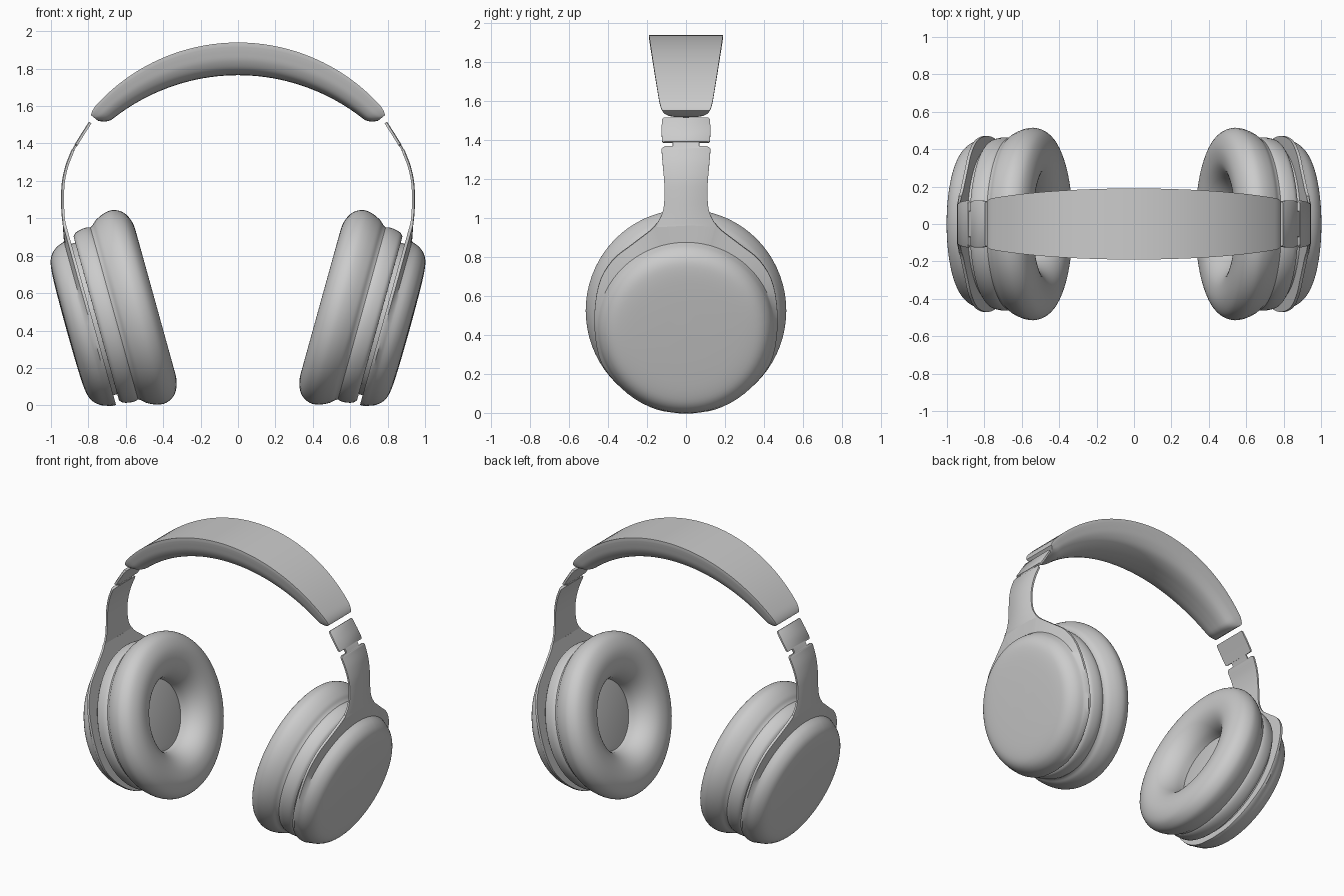
import bpy, bmesh
from math import sin, cos, tau, pi, radians, sqrt, atan2
from mathutils import Vector

cube = bpy.data.objects.get("Cube")
if cube:
    bpy.data.objects.remove(cube, do_unlink=True)

grey = bpy.data.materials.new("soft_grey")
grey.use_nodes = True
grey.diffuse_color = (0.6, 0.6, 0.6, 1)
grey.node_tree.nodes["Principled BSDF"].inputs["Base Color"].default_value = (0.6, 0.6, 0.6, 1)


def smooth(points, steps=4):
    """Catmull-Rom curve through a few control points."""
    p = [Vector(q) for q in points]
    p = [2 * p[0] - p[1]] + p + [2 * p[-1] - p[-2]]
    out = []
    for a, b, c, d in zip(p, p[1:], p[2:], p[3:]):
        for i in range(steps):
            t = i / steps
            out.append(0.5 * (2 * b + (c - a) * t + (2 * a - 5 * b + 4 * c - d) * t**2
                              + (3 * b - a - 3 * c + d) * t**3))
    return out + [p[-2]]


def loft(name, rings):
    """Skin closed rings of equal length and cap both ends."""
    bm = bmesh.new()
    rows = [[bm.verts.new(co) for co in ring] for ring in rings]
    n = len(rows[0])
    for a, b in zip(rows, rows[1:]):
        for i in range(n):
            j = (i + 1) % n
            bm.faces.new((a[i], a[j], b[j], b[i]))
    bm.faces.new(rows[0])
    bm.faces.new(rows[-1])
    bmesh.ops.recalc_face_normals(bm, faces=bm.faces)
    mesh = bpy.data.meshes.new(name)
    bm.to_mesh(mesh)
    bm.free()
    mesh.materials.append(grey)
    ob = bpy.data.objects.new(name, mesh)
    bpy.context.collection.objects.link(ob)
    bpy.ops.object.select_all(action='DESELECT')
    ob.select_set(True)
    bpy.context.view_layer.objects.active = ob
    bpy.ops.object.shade_smooth_by_angle(angle=radians(38))
    return ob


TILT = radians(15.5)


def cup_point(side, u, v, y):
    """Tilted ear cup frame: u outward, v upward along the cup."""
    x = 0.6 + u * cos(TILT) + v * sin(TILT)
    return Vector((side * x, y, 0.525 - u * sin(TILT) + v * cos(TILT)))


def lathe(name, side, profile, segments=72):
    rings = []
    for u, r in profile:
        angles = [tau * i / segments for i in range(segments)]
        rings.append([cup_point(side, u, r * cos(a) - 0.016, 0.96 * r * sin(a)) for a in angles])
    return loft(name, rings)


def strip(name, side, path, thickness=0.016):
    """Thin band following (x, z, half width) stations."""
    rings = []
    for i, (x, z, w) in enumerate(path):
        before, after = path[max(i - 1, 0)], path[min(i + 1, len(path) - 1)]
        normal = Vector((after[1] - before[1], before[0] - after[0])).normalized()
        ring = []
        for across, out in ((-1, -1), (-1, 0.5), (-0.95, 1), (0.95, 1), (1, 0.5), (1, -1)):
            off = normal * out * thickness / 2
            ring.append((side * (x + off.x), across * w, z + off.y))
        rings.append(ring)
    return loft(name, rings)


# Profiles shared by both sides
cushion = smooth([(0.08, 0.472), (0.055, 0.485), (0.03, 0.507), (-0.02, 0.53), (-0.07, 0.535),
                  (-0.12, 0.51), (-0.15, 0.46), (-0.16, 0.4), (-0.148, 0.33),
                  (-0.11, 0.275), (-0.05, 0.24), (0.03, 0.23)])
body = smooth([(0.05, 0.465), (0.075, 0.48), (0.11, 0.482), (0.15, 0.472), (0.168, 0.455)])

# Half outline of the outer shell, flaring into the arm at the top
half = [Vector((y, 0.55)) for y in (0, 0.05, 0.1)]
half += smooth([(0.15, 0.55), (0.18, 0.515), (0.27, 0.443), (0.38, 0.35), (0.45, 0.215), (0.47, 0),
                (0.43, -0.2), (0.3, -0.355), (0.15, -0.44), (0, -0.46)])
outline = half + [Vector((-p.x, p.y)) for p in reversed(half[1:-1])]
dome = smooth([(0.338, 0.02), (0.336, 0.2), (0.33, 0.33), (0.313, 0.395), (0.275, 0.435), (0.225, 0.456)])

arm = smooth([(0.928, 0.955, 0.158), (0.936, 1.03, 0.12), (0.938, 1.12, 0.11), (0.933, 1.2, 0.113),
              (0.915, 1.28, 0.12), (0.89, 1.345, 0.125), (0.885, 1.358, 0.122), (0.881, 1.365, 0.112)])
slider = [(0.868, 1.388, 0.115), (0.864, 1.395, 0.124), (0.83, 1.45, 0.125),
          (0.796, 1.503, 0.124), (0.79, 1.512, 0.117)]
neck = [(0.89, 1.345, 0.07), (0.876, 1.375, 0.07), (0.86, 1.4, 0.07)]

for label, side in (("left", 1), ("right", -1)):
    # Ear cup: padded cushion, inner body, speaker cover and hub
    lathe(label + "_cushion", side, [(0.08, 0.01)] + [tuple(p) for p in cushion] + [(0.03, 0.01)])
    lathe(label + "_cup_body", side, [(0.05, 0.01)] + [tuple(p) for p in body] + [(0.17, 0.01)])
    lathe(label + "_speaker_cover", side, [(0.035, 0.24), (0.015, 0.235), (0.008, 0.2), (0.005, 0.01)])
    lathe(label + "_hub", side, [(0.16, 0.42), (0.2, 0.42)])

    # Outer shell: domed disc blending into the flared rim
    rings = []
    for u, r in dome:
        angles = [atan2(p.x, p.y) for p in outline]
        rings.append([cup_point(side, u, r * cos(a) - 0.03, r * sin(a)) for a in angles])
    for u in (0.206, 0.19):
        rings.append([cup_point(side, u, p.y - 0.03, p.x) for p in outline])
    loft(label + "_outer_shell", rings)

    # Arm and adjustable slider
    strip(label + "_arm", side, [tuple(p) for p in arm])
    strip(label + "_slider_neck", side, neck, 0.012)
    strip(label + "_slider", side, slider)

# Headband: flat top with a rounded pad beneath, tapering to the ends
section = smooth([(1, 0.1), (0.96, 0.3), (0.88, 0.58), (0.7, 0.84), (0.4, 0.97), (0, 1)])
section = [Vector((1, 0))] + section
section += [Vector((-p.x, p.y)) for p in reversed(section[:-1])]
rings = []
for i in range(65):
    k = sin(pi / 2 * (i / 32 - 1))
    t, angle = abs(k), radians(51) * k
    s = sqrt(1 - 0.8 * max(0, (t - 0.93) / 0.07) ** 2)
    radius = 1.025 - 0.025 * (1 - s)
    depth = (0.175 - 0.07 * t * t) * s
    width = (0.19 - 0.06 * t * t) * (0.88 + 0.12 * s)
    rings.append([(sin(angle) * (radius - depth * p.y), width * p.x,
                   0.915 + cos(angle) * (radius - depth * p.y)) for p in section])
loft("headband", rings)
